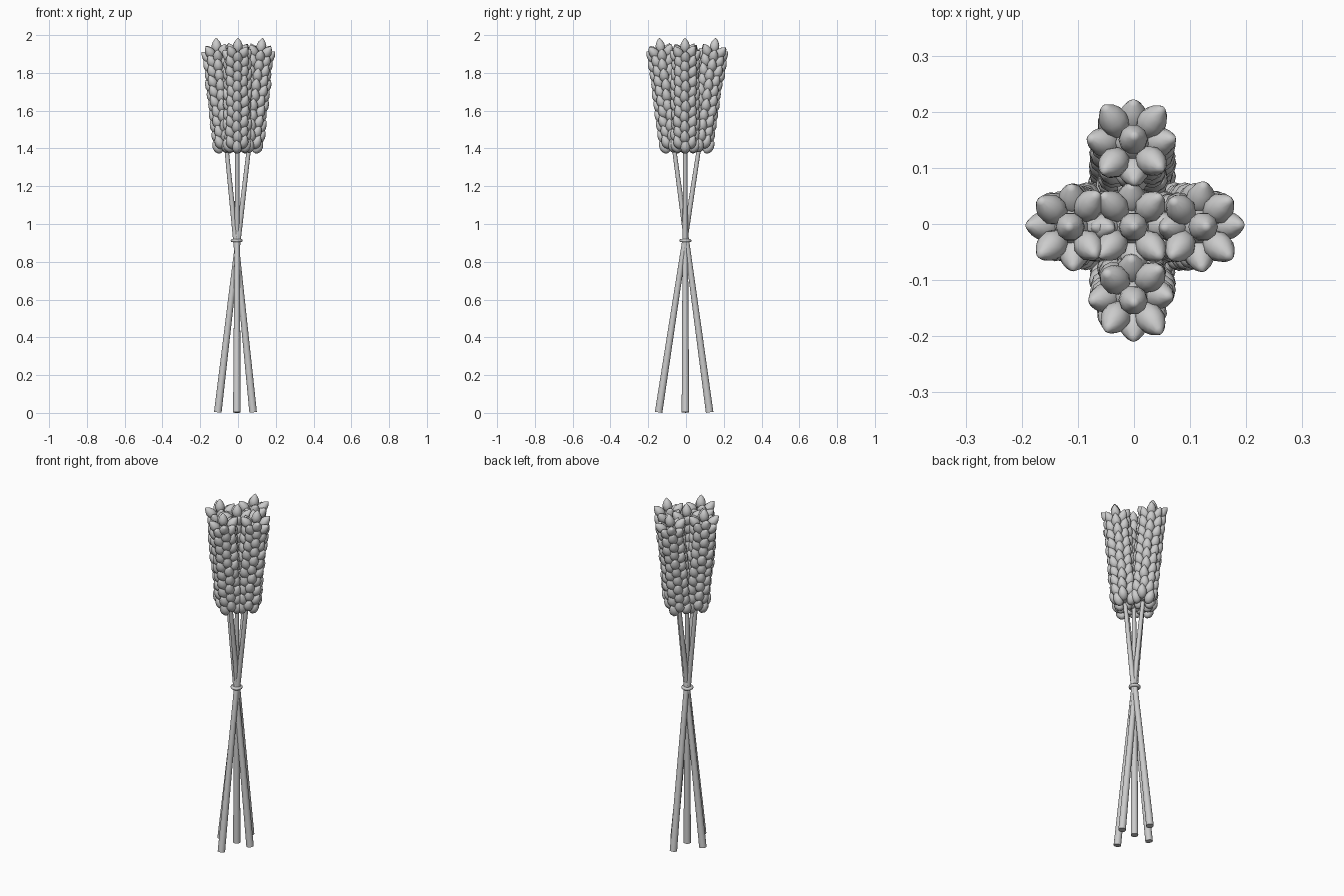
import bpy, bmesh, math, random
from mathutils import Vector, Matrix

if "Cube" in bpy.data.objects:
    bpy.data.objects.remove(bpy.data.objects["Cube"])

random.seed(4)


def add_object(name, bm, matrix=None, angle=50):
    bmesh.ops.recalc_face_normals(bm, faces=bm.faces)
    mesh = bpy.data.meshes.new(name)
    bm.to_mesh(mesh)
    bm.free()
    ob = bpy.data.objects.new(name, mesh)
    bpy.context.collection.objects.link(ob)
    if matrix:
        ob.matrix_world = matrix
    bpy.ops.object.select_all(action='DESELECT')
    ob.select_set(True)
    bpy.context.view_layer.objects.active = ob
    bpy.ops.object.shade_smooth_by_angle(angle=math.radians(angle))
    return ob


def add_lathe(bm, profile, mat, sides=10):
    """Revolve (radius, height) points around z; zero radius makes a pole."""
    rings = []
    for r, z in profile:
        if r == 0:
            rings.append([bm.verts.new(mat @ Vector((0, 0, z)))])
        else:
            rings.append([bm.verts.new(mat @ Vector((r * math.cos(a), r * math.sin(a), z)))
                          for a in (2 * math.pi * i / sides for i in range(sides))])
    for lo, hi in zip(rings, rings[1:]):
        for i in range(sides):
            j = (i + 1) % sides
            quad = [lo[i % len(lo)], lo[j % len(lo)], hi[j % len(hi)], hi[i % len(hi)]]
            bm.faces.new(list(dict.fromkeys(quad)))


# Pointed grain profile: round base, fat middle, sharp tip
GRAIN = [(0, 0), (0.012, 0.003), (0.021, 0.014), (0.026, 0.030),
         (0.025, 0.046), (0.018, 0.062), (0.009, 0.074), (0, 0.083)]
COLUMNS, ROWS, STEP = 8, 10, 0.0535


def add_grain(bm, angle, height, radius, tilt, scale=1.0):
    mat = (Matrix.Rotation(angle, 4, 'Z') @ Matrix.Translation((radius, 0, height))
           @ Matrix.Rotation(tilt, 4, 'Y') @ Matrix.Scale(scale, 4))
    add_lathe(bm, GRAIN, mat)


def build_head(name, matrix):
    bm = bmesh.new()
    # Staggered columns of grains
    for row in range(ROWS):
        for c in range(COLUMNS):
            a = math.pi + 2 * math.pi * c / COLUMNS + random.uniform(-0.08, 0.08)
            z = 1.375 + row * STEP + (c % 2) * STEP * 0.45
            top = row == ROWS - 1
            add_grain(bm, a, z, 0.026 if top else 0.033,
                      math.radians(random.uniform(20, 30) + (12 if top else 0)))
    # Crown grain and inner core
    add_grain(bm, 0, 1.903, 0, 0.05)
    add_lathe(bm, [(0, 1.39), (0.03, 1.40), (0.03, 1.90), (0, 1.93)], Matrix.Identity(4))
    return add_object(name, bm, matrix)


def build_stem(name, matrix):
    bm = bmesh.new()
    add_lathe(bm, [(0, 0), (0.02, 0), (0.011, 1.42), (0, 1.42)], matrix, 16)
    return add_object(name, bm)


# Five stalks: (bottom x, bottom y, top x, top y)
stalks = {
    "centre": (-0.006, -0.003, -0.003, -0.005),
    "left": (0.080, -0.003, -0.120, -0.005),
    "right": (-0.107, -0.003, 0.127, -0.005),
    "front": (-0.006, 0.125, -0.003, -0.142),
    "back": (-0.006, -0.145, -0.003, 0.158),
}
for key, (bx, by, tx, ty) in stalks.items():
    low, high = Vector((bx, by, 0.003)), Vector((tx, ty, 1.985))
    axis = (high - low).normalized()
    rot = Vector((0, 0, 1)).rotation_difference(axis).to_matrix().to_4x4()
    matrix = Matrix.Translation(low) @ rot
    build_stem(key + "_stem", matrix)
    # Heads share the same tip height
    slip = Matrix.Translation((0, 0, (high - low).length - 1.985))
    build_head(key + "_head", matrix @ slip)

# Binding ring around the crossing
bpy.ops.mesh.primitive_torus_add(location=(-0.007, -0.003, 0.912), major_radius=0.023,
                                 minor_radius=0.009, major_segments=32, minor_segments=10)
tie = bpy.context.object
tie.name = "binding_ring"
bpy.ops.object.shade_smooth_by_angle(angle=math.radians(50))
